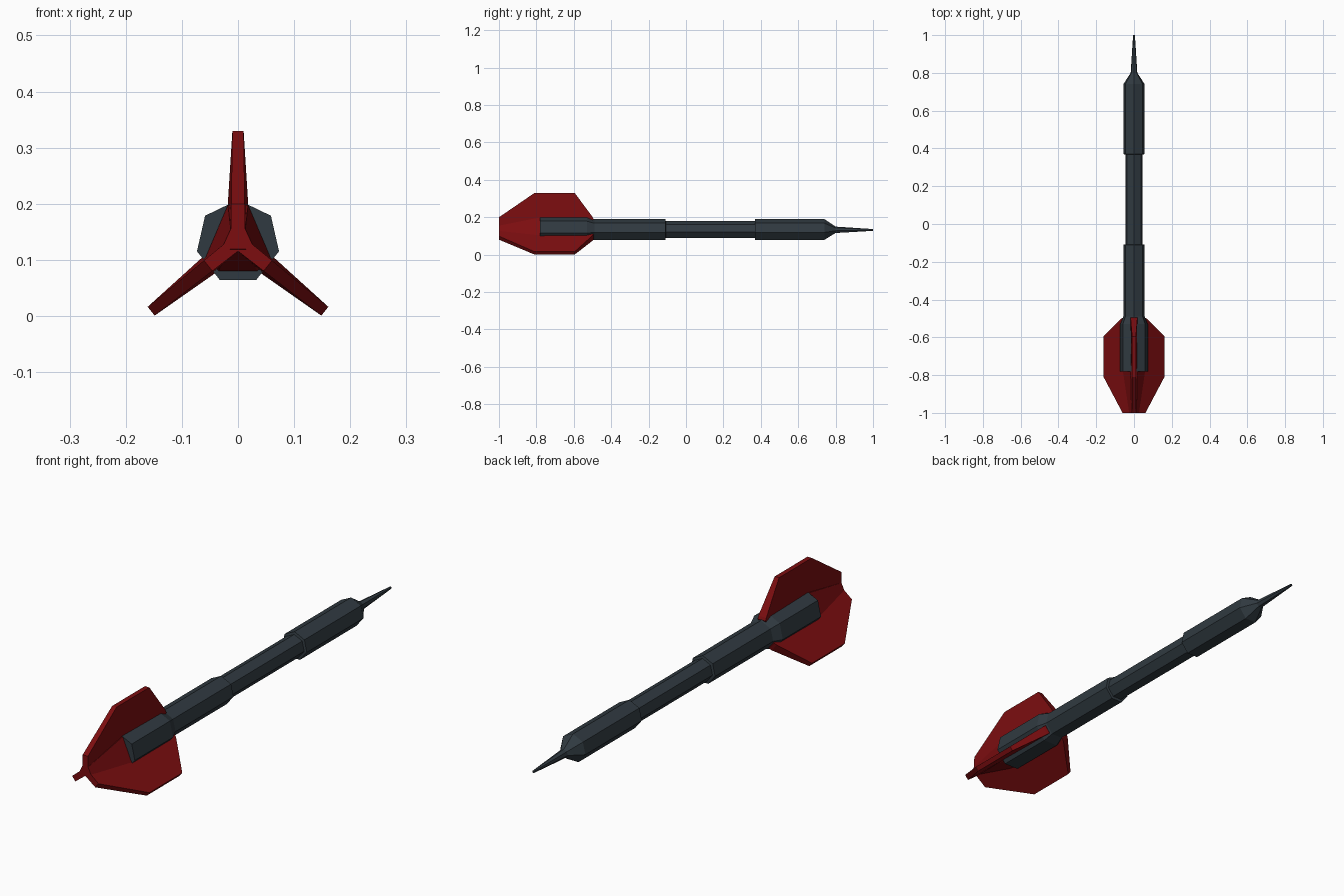
import bpy, bmesh, math

if "Cube" in bpy.data.objects:
    bpy.data.objects.remove(bpy.data.objects["Cube"])

AXIS_Z = 0.132


def material(name, rgb):
    m = bpy.data.materials.new(name)
    m.diffuse_color = (*rgb, 1)
    m.use_nodes = True
    m.node_tree.nodes["Principled BSDF"].inputs["Base Color"].default_value = m.diffuse_color
    return m


GREY = material("dark slate", (0.030, 0.042, 0.052))
RED = material("deep red", (0.20, 0.004, 0.005))


def loft(name, rings, mat):
    """Skin a list of equal-length closed rings and cap both ends."""
    bm = bmesh.new()
    vs = [[bm.verts.new(p) for p in ring] for ring in rings]
    n = len(vs[0])
    for a, b in zip(vs, vs[1:]):
        for i in range(n):
            bm.faces.new((a[i], a[(i + 1) % n], b[(i + 1) % n], b[i]))
    bm.faces.new(vs[0])
    bm.faces.new(vs[-1])
    bmesh.ops.recalc_face_normals(bm, faces=bm.faces)
    me = bpy.data.meshes.new(name)
    bm.to_mesh(me)
    bm.free()
    me.materials.append(mat)
    ob = bpy.data.objects.new(name, me)
    bpy.context.collection.objects.link(ob)
    return ob


def heptagon(y, r):
    angles = [math.pi / 2 + i * math.tau / 7 for i in range(7)]
    return [(r * math.cos(a), y, AXIS_Z + r * math.sin(a)) for a in angles]


# Seven-sided shaft: point, nose, front grip, waist, rear grip, flared socket
shaft = [(1.0, 0.005), (0.80, 0.018), (0.74, 0.058), (0.37, 0.058),
         (0.368, 0.047), (-0.108, 0.047), (-0.11, 0.058), (-0.49, 0.058),
         (-0.53, 0.075), (-0.78, 0.075)]
loft("dart_shaft", [heptagon(y, r) for y, r in shaft], GREY)

# Tapered tail core behind the socket
def core_ring(y, half):
    pts = half + [(-x, z) for x, z in reversed(half)]
    return [(x, y, z) for x, z in pts]


wide = [(0.018, 0.198), (0.058, 0.104), (0.034, 0.080)]
narrow = [(0.013, 0.155), (0.030, 0.118), (0.014, 0.119)]
loft("tail_core", [core_ring(-0.77, wide), core_ring(-0.785, wide),
                   core_ring(-1.0, narrow)], RED)

# Three flights: outline as (radius, y, half thickness), thinning outwards
outline = [(0.0, -0.53, 0.018), (0.058, -0.495, 0.018), (0.07, -0.50, 0.018),
           (0.198, -0.595, 0.010), (0.198, -0.81, 0.010),
           (0.068, -1.0, 0.012), (0.0, -1.0, 0.013)]


def flight(name, angle):
    c, s = math.cos(angle), math.sin(angle)
    rings = [[(r * c - side * t * s, y, AXIS_Z + r * s + side * t * c)
              for r, y, t in outline] for side in (-1, 1)]
    loft(name, rings, RED)


lower = math.tau * 2.5 / 7   # lower flights sit on heptagon faces
flight("top_flight", math.pi / 2)
flight("left_flight", math.pi / 2 + lower)
flight("right_flight", math.pi / 2 - lower)
